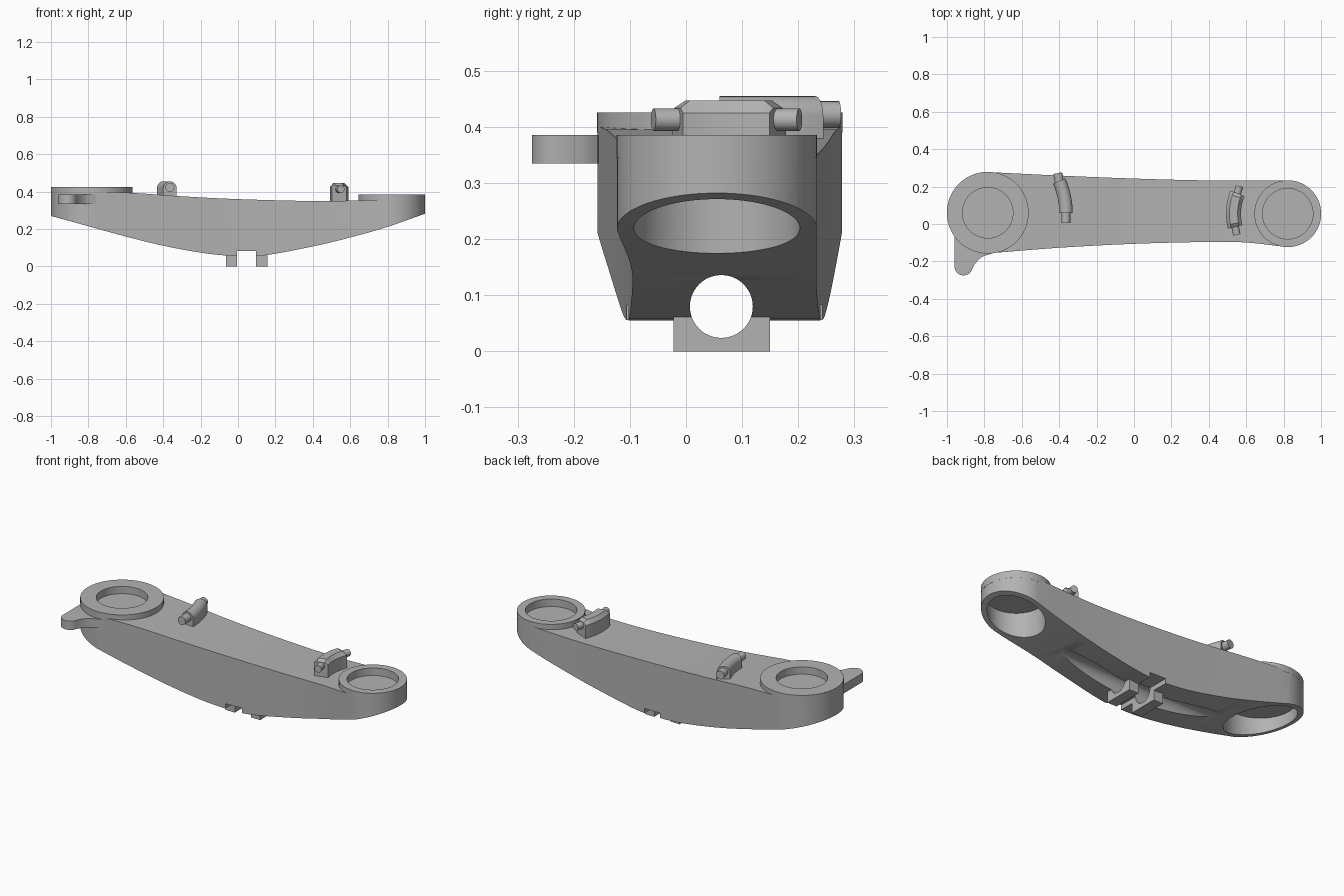
import bpy, bmesh, math
from mathutils import Vector

if "Cube" in bpy.data.objects:
    bpy.data.objects.remove(bpy.data.objects["Cube"])

grey = bpy.data.materials.new("satin_grey")
grey.diffuse_color = (0.45, 0.45, 0.45, 1)
grey.use_nodes = True
grey.node_tree.nodes["Principled BSDF"].inputs["Base Color"].default_value = grey.diffuse_color

LEFT, LEFT_R = (-0.782, 0.06), 0.218
RIGHT, RIGHT_R = (0.822, 0.055), 0.178


def finish(name, bm):
    bmesh.ops.recalc_face_normals(bm, faces=bm.faces[:])
    mesh = bpy.data.meshes.new(name)
    bm.to_mesh(mesh)
    bm.free()
    mesh.materials.append(grey)
    ob = bpy.data.objects.new(name, mesh)
    bpy.context.collection.objects.link(ob)
    return ob


def loft(name, sections):
    """Skin a row of equal-length closed sections and cap both ends."""
    bm = bmesh.new()
    rows = [[bm.verts.new(p) for p in s] for s in sections]
    n = len(rows[0])
    for a, b in zip(rows, rows[1:]):
        for i in range(n):
            j = (i + 1) % n
            bm.faces.new((a[i], a[j], b[j], b[i]))
    bm.faces.new(rows[0])
    bm.faces.new(rows[-1])
    return finish(name, bm)


def plate(name, outline, z0, z1):
    return loft(name, [[(x, y, z) for x, y in outline] for z in (z0, z1)])


def arc(c, r, a0, a1, n):
    steps = [math.radians(a0 + (a1 - a0) * i / n) for i in range(n + 1)]
    return [(c[0] + r * math.cos(a), c[1] + r * math.sin(a)) for a in steps]


def disc(name, c, r, z0, z1, n=64):
    return plate(name, arc(c, r, 0, 360, n)[:-1], z0, z1)


def box(name, x0, x1, y0, y1, z0, z1):
    return plate(name, [(x0, y0), (x1, y0), (x1, y1), (x0, y1)], z0, z1)


def spline(pts, n=5):
    """Smooth curve through a few points."""
    p = [Vector(q) for q in pts]
    p = [2 * p[0] - p[1]] + p + [2 * p[-1] - p[-2]]
    out = []
    for a, b, c, d in zip(p, p[1:], p[2:], p[3:]):
        for i in range(n):
            t = i / n
            out.append(tuple(0.5 * (2 * b + (c - a) * t + (2 * a - 5 * b + 4 * c - d) * t * t
                                    + (3 * b - a - 3 * c + d) * t ** 3)))
    return out + [tuple(p[-2])]


def rod(name, a, b, r, n=24):
    a, b = Vector(a), Vector(b)
    d = (b - a).normalized()
    u = d.cross(Vector((0, 0, 1))).normalized()
    v = u.cross(d)
    ring = arc((0, 0), r, 0, 360, n)[:-1]
    return loft(name, [[c + u * s + v * t for s, t in ring] for c in (a, b)])


def boolean(target, tool, op):
    mod = target.modifiers.new(op, 'BOOLEAN')
    mod.operation, mod.solver, mod.object = op, 'EXACT', tool
    bpy.context.view_layer.objects.active = target
    bpy.ops.object.modifier_apply(modifier=mod.name)
    bpy.data.objects.remove(tool)


# Main arm: waisted plan outline intersected with the bowed side profile
front = spline([(-0.79, -0.158), (-0.4, -0.127), (0, -0.106), (0.4, -0.096),
                (0.6, -0.099), (0.815, -0.123)])
back = spline([(0.815, 0.233), (0.4, 0.233), (0, 0.243), (-0.4, 0.259), (-0.79, 0.278)])
plan = front + arc(RIGHT, RIGHT_R, -90, 90, 36)[1:-1] + back + arc(LEFT, LEFT_R, 90, 270, 36)[1:-1]
arm = plate("arm", plan, 0.0, 0.6)
under = spline([(-1.05, 0.284), (-0.8, 0.215), (-0.6, 0.16), (-0.4, 0.111), (-0.2, 0.074),
                (-0.05, 0.058), (0.13, 0.058), (0.4, 0.107), (0.6, 0.155), (0.8, 0.212), (1.05, 0.3)])
over = spline([(1.05, 0.372), (0.7, 0.355), (0.4, 0.35), (0, 0.36), (-0.3, 0.375),
               (-0.6, 0.395), (-1.05, 0.41)])
side = under + over
boolean(arm, loft("profile", [[(x, y, z) for x, z in side] for y in (-0.5, 0.5)]), 'INTERSECT')

# Feet under the middle, with the cross notch and the long bore
for x in (-0.065, 0.097):
    boolean(arm, box("foot", x, x + 0.06, -0.022, 0.15, 0.0, 0.16), 'UNION')
boolean(arm, box("notch", -0.005, 0.097, -0.4, 0.4, -0.1, 0.083), 'DIFFERENCE')
boolean(arm, rod("bore", (-0.75, 0.063, 0.08), (0.75, 0.063, 0.08), 0.056, 48), 'DIFFERENCE')

# Sockets below and shallow recesses above at both ends, with raised collars
for label, c, r, low_r, low_z, rec_z, z0, z1 in (
        ("left", LEFT, LEFT_R, 0.188, 0.33, 0.384, 0.39, 0.426),
        ("right", RIGHT, RIGHT_R, 0.148, 0.325, 0.343, 0.345, 0.386)):
    boolean(arm, disc("socket", c, low_r, 0.0, low_z), 'DIFFERENCE')
    boolean(arm, disc("recess", c, 0.135, rec_z, 0.7), 'DIFFERENCE')
    collar = disc(label + "_collar", c, r + 0.0006, z0, z1)
    boolean(collar, disc("opening", c, 0.135, 0.2, 0.7), 'DIFFERENCE')

# Stop tab at the left end
tab = ([(-0.96, -0.01)] + arc((-0.911, -0.226), 0.049, 180, 345, 14)
       + spline([(-0.85, -0.212), (-0.815, -0.178), (-0.76, -0.158)], 4) + [(-0.80, -0.135)])
plate("stop_tab", tab, 0.335, 0.386)


def clip(name, c, r, a0, a1, section, end_drop, rod_r, rod_z, tips):
    """Curved block concentric with a collar, with a round pin out of each end."""
    rows = []
    steps = 10
    for i in range(steps + 1):
        a = math.radians(a0 + (a1 - a0) * i / steps)
        drop = end_drop if i in (0, steps) else 0
        rows.append([(c[0] + (r + s) * math.cos(a), c[1] + (r + s) * math.sin(a),
                      min(z, section_top(section) - drop)) for s, z in section])
    loft(name + "_block", rows)
    for a, tip in zip((a0, a1), tips):
        a = math.radians(a)
        p = (c[0] + r * math.cos(a), c[1] + r * math.sin(a), rod_z)
        inner = Vector(p) + (Vector(p) - Vector((*tip, rod_z))) * 0.3
        rod(name + "_pin", inner, (*tip, rod_z), rod_r)


def section_top(section):
    return max(z for _, z in section)


# Round-topped clip near the left collar
round_top = [(-0.036, 0.34)] + arc((0, 0.419), 0.036, 180, 0, 14) + [(0.036, 0.34)]
clip("left_clip", LEFT, 0.418, 0, 24, round_top, 0, 0.024, 0.422,
     [(-0.364, 0.006), (-0.408, 0.272)])

# Chamfered clip near the right collar
chamfered = [(-0.04, 0.33), (-0.04, 0.425), (-0.022, 0.447), (0.022, 0.447), (0.04, 0.425), (0.04, 0.33)]
clip("right_clip", RIGHT, 0.29, 158, 194, chamfered, 0.013, 0.02, 0.413,
     [(0.563, 0.202), (0.55, -0.058)])

# Smooth curved walls, keep edges crisp
bpy.ops.object.select_all(action='SELECT')
bpy.ops.object.shade_smooth_by_angle(angle=math.radians(30))
